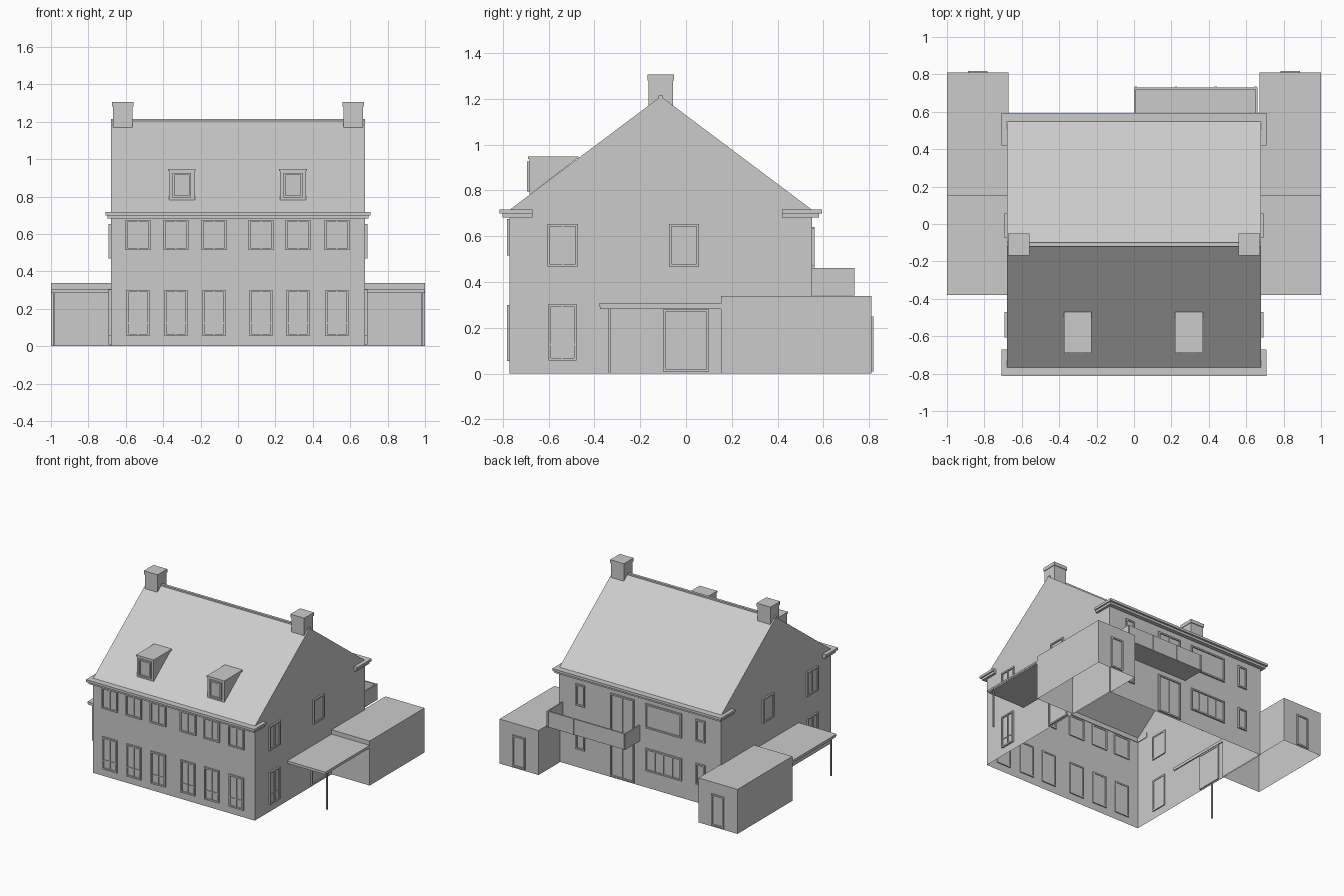
import bpy, bmesh
from math import pi
from mathutils import Matrix, Vector

cube = bpy.data.objects.get("Cube")
if cube:
    bpy.data.objects.remove(cube, do_unlink=True)

grey = bpy.data.materials.new("plain_grey")
grey.use_nodes = True
COLOUR = (0.6, 0.6, 0.6, 1)
grey.diffuse_color = COLOUR
grey.node_tree.nodes["Principled BSDF"].inputs["Base Color"].default_value = COLOUR

W, FRONT, BACK = 0.68, -0.77, 0.55      # half width, front and back wall
EAVE, RIDGE, MID = 0.715, 1.21, -0.11


def finish(name, bm, loc=(0, 0, 0), turn=0):
    bmesh.ops.recalc_face_normals(bm, faces=bm.faces)
    mesh = bpy.data.meshes.new(name)
    bm.to_mesh(mesh)
    bm.free()
    mesh.materials.append(grey)
    ob = bpy.data.objects.new(name, mesh)
    ob.location = loc
    ob.rotation_euler.z = turn
    bpy.context.scene.collection.objects.link(ob)


def add_box(bm, x, y, z):
    size = Vector((x[1] - x[0], y[1] - y[0], z[1] - z[0]))
    mid = Vector((sum(x), sum(y), sum(z))) / 2
    bmesh.ops.create_cube(bm, size=1, matrix=Matrix.Translation(mid) @ Matrix.Diagonal(size).to_4x4())


def box(name, *ranges, open_bottom=False):
    bm = bmesh.new()
    add_box(bm, *ranges)
    if open_bottom:
        bm.normal_update()
        floor = [f for f in bm.faces if f.normal.z < -0.9]
        bmesh.ops.delete(bm, geom=floor, context="FACES")
    finish(name, bm)


def prism(name, profile, x0, x1, open_bottom=False):
    """Extrude a y-z profile along x."""
    bm = bmesh.new()
    face = bm.faces.new([bm.verts.new((x0, y, z)) for y, z in profile])
    out = bmesh.ops.extrude_face_region(bm, geom=[face], use_keep_orig=True)
    verts = [g for g in out["geom"] if isinstance(g, bmesh.types.BMVert)]
    bmesh.ops.translate(bm, verts=verts, vec=(x1 - x0, 0, 0))
    if open_bottom:
        floor = [f for f in bm.faces if all(v.co.z < 0.001 for v in f.verts)]
        bmesh.ops.delete(bm, geom=floor, context="FACES")
    finish(name, bm)


# Wall positions: how a distance along the wall maps to a place, and the turn
WALLS = {
    "front": (lambda u: (u, FRONT, 0), 0),
    "back": (lambda u: (u, BACK, 0), pi),
    "left": (lambda u: (W, u, 0), pi / 2),
    "right": (lambda u: (-W, u, 0), -pi / 2),
}


def window(name, wall, u, width, z0, z1, panes=1, rail=None, place=None):
    """Frame with raised border, recessed pane, mullions and optional rail."""
    bm = bmesh.new()
    h, b, depth = width / 2, 0.011, (-0.012, 0.008)
    add_box(bm, (-h, -h + b), depth, (z0, z1))
    add_box(bm, (h - b, h), depth, (z0, z1))
    add_box(bm, (-h + b, h - b), depth, (z1 - b, z1))
    add_box(bm, (-h + b, h - b), depth, (z0, z0 + b))
    add_box(bm, (-h + b, h - b), (-0.003, 0.004), (z0 + b, z1 - b))
    for i in range(1, panes):
        x = -h + width * i / panes
        add_box(bm, (x - 0.004, x + 0.004), (-0.009, -0.002), (z0 + b, z1 - b))
    if rail:
        z = z0 + (z1 - z0) * rail
        add_box(bm, (-h + b, h - b), (-0.008, -0.002), (z - 0.004, z + 0.004))
    spot, turn = WALLS[wall]
    finish(name, bm, place or spot(u), turn)


# House shell, hollow and open underneath
prism("house_walls_and_roof",
      [(FRONT, 0), (FRONT, EAVE), (MID, RIDGE), (BACK, EAVE), (BACK, 0)], -W, W, True)
box("ridge_cap", (-W, W), (MID - 0.01, MID + 0.01), (RIDGE - 0.012, RIDGE + 0.004))

# Two-step cornices along the eaves with short returns round the corners
for label, wall_y, s, ret in (("front", FRONT, 1, 0.1), ("back", BACK, -1, 0.13)):
    for step, out, side, z in (("lower", 0.03, 0.018, (0.682, 0.699)),
                               ("upper", 0.044, 0.028, (0.699, 0.717))):
        ys = sorted((wall_y - s * out, wall_y + s * 0.004))
        box(f"{label}_cornice_{step}", (-W - side, W + side), ys, z)
        ys = sorted((wall_y - s * out, wall_y + s * ret))
        for sx in (-1, 1):
            xs = sorted((sx * (W - 0.004), sx * (W + side)))
            box(f"{label}_cornice_return_{step}", xs, ys, z)

# Chimneys with caps
for sx in (-1, 1):
    c = sx * 0.616
    box("chimney", (c - 0.053, c + 0.053), (-0.163, -0.057), (1.12, 1.285))
    box("chimney_cap", (c - 0.058, c + 0.058), (-0.168, -0.052), (1.28, 1.306))

# Dormers
for c in (-0.3, 0.294):
    prism("dormer", [(-0.683, 0.78), (-0.683, 0.94), (-0.474, 0.94)], c - 0.07, c + 0.07)
    box("dormer_roof", (c - 0.074, c + 0.074), (-0.69, -0.47), (0.936, 0.947))
    window("dormer_window", "front", c, 0.1, 0.795, 0.925, place=(c, -0.683, 0))

# Front windows, two rows of six
for u in (-0.534, -0.332, -0.128, 0.123, 0.321, 0.529):
    window("front_upper_window", "front", u, 0.133, 0.515, 0.675, 2)
    window("front_lower_window", "front", u, 0.122, 0.055, 0.30, 2, 0.28)

# Back windows and doors
for row, narrow, wide, door, panes in (("upper", (0.47, 0.635), (0.455, 0.64), (0.35, 0.64), 1),
                                       ("lower", (0.14, 0.30), (0.13, 0.30), (0.01, 0.30), 4)):
    for u in (0.5, -0.51):
        window(f"back_{row}_narrow_window", "back", u, 0.075, *narrow)
    window(f"back_{row}_wide_window", "back", -0.2, 0.3, *wide, panes)
    window(f"back_{row}_double_door", "back", 0.146, 0.2, *door, 2)

# Balcony on the back wall
Y1, Z0, Z1 = 0.73, 0.34, 0.46
box("balcony_floor", (0, 0.66), (BACK - 0.004, Y1), (Z0, Z0 + 0.015))
box("balcony_back_rail", (0, 0.66), (Y1 - 0.012, Y1), (Z0, Z1))
for x in (0.0, 0.65):
    box("balcony_end_rail", (x, x + 0.01), (BACK, Y1), (Z0, Z1))
for i in range(4):
    x = 0.005 + i * 0.213
    box("balcony_post", (x, x + 0.012), (Y1 - 0.004, Y1 + 0.005), (Z0, Z1))

# Both sides: windows, side door, garage and carport
for label, s in (("left", 1), ("right", -1)):
    window(f"{label}_upper_front_window", label, -0.538, 0.135, 0.468, 0.652, 2)
    window(f"{label}_upper_middle_window", label, -0.009, 0.132, 0.468, 0.652)
    window(f"{label}_lower_window", label, -0.54, 0.122, 0.058, 0.303, 2, 0.28)
    window(f"{label}_side_door", label, 0.0, 0.2, 0.01, 0.28)

    def xs(a, b):
        return sorted((s * a, s * b))

    box(f"{label}_garage", xs(0.672, 1.0), (0.152, 0.81), (0, 0.338), open_bottom=True)
    window(f"{label}_garage_door", "back", 0, 0.105, 0.01, 0.25, place=(s * 0.835, 0.806, 0))
    box(f"{label}_carport_roof", xs(0.672, 0.997), (-0.376, 0.156), (0.283, 0.298))
    box(f"{label}_carport_roof_edge", xs(0.672, 1.0), (-0.38, 0.156), (0.292, 0.305))
    box(f"{label}_carport_post", xs(0.978, 0.988), (-0.34, -0.33), (0, 0.285))
